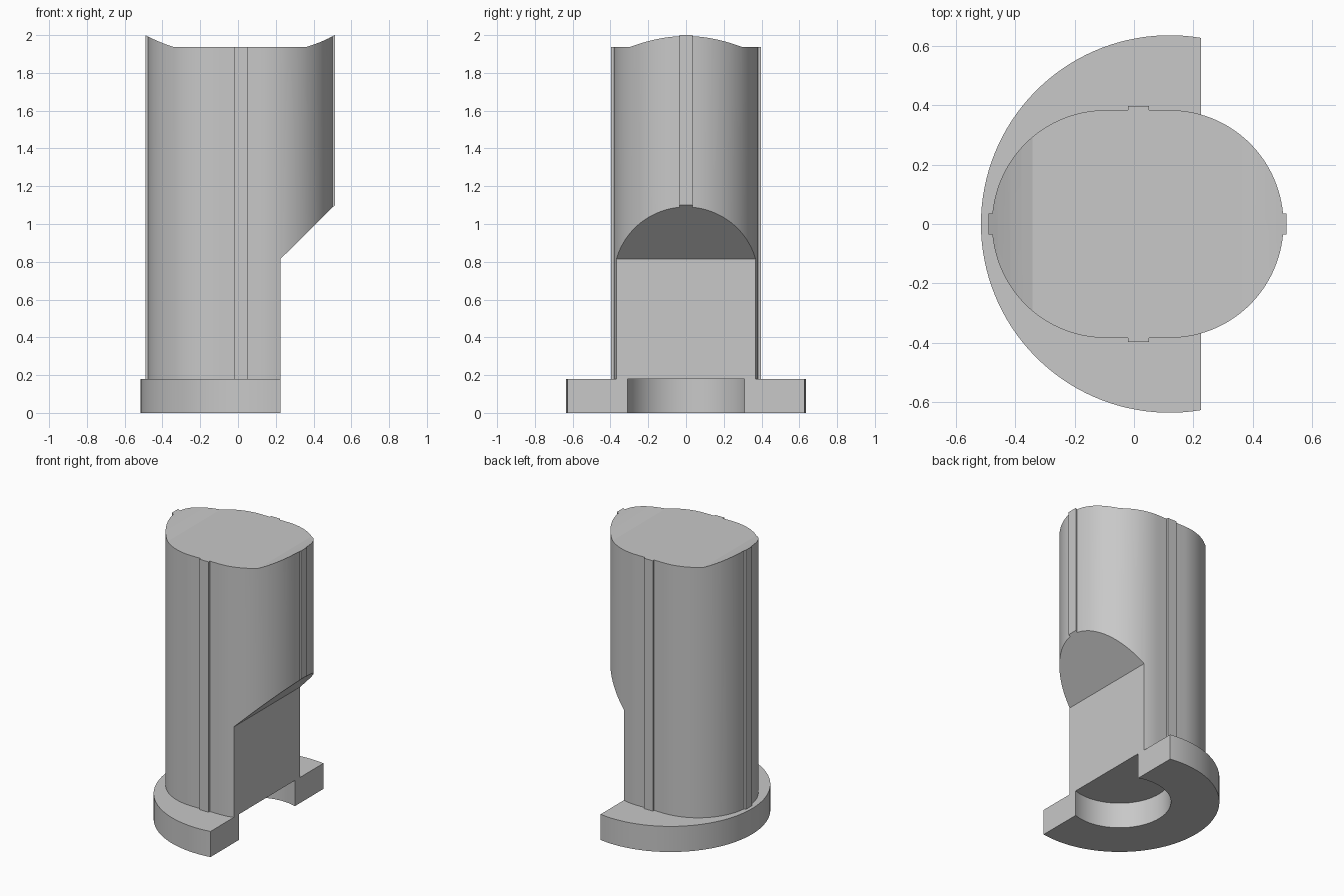
import bpy, bmesh
from math import radians, degrees, asin, acos, cos, sin

cube = bpy.data.objects.get("Cube")
if cube:
    bpy.data.objects.remove(cube, do_unlink=True)

grey = bpy.data.materials.new("plain_grey")
grey.use_nodes = True
colour = (0.58, 0.58, 0.58, 1)
grey.diffuse_color = colour
grey.node_tree.nodes["Principled BSDF"].inputs["Base Color"].default_value = colour


def arc(cx, r, start, end, n):
    """Points on an arc centred on (cx, 0), angles in degrees."""
    angles = [radians(start + (end - start) * i / n) for i in range(n + 1)]
    return [(cx + r * cos(a), r * sin(a)) for a in angles]


def prism(name, outline, low, high, along_y=False):
    """Extrude a flat outline along z, or along y for an xz outline."""
    bm = bmesh.new()
    verts = [bm.verts.new((u, low, v) if along_y else (u, v, low)) for u, v in outline]
    face = bm.faces.new(verts)
    grown = bmesh.ops.extrude_face_region(bm, geom=[face])["geom"]
    move = (0, high - low, 0) if along_y else (0, 0, high - low)
    bmesh.ops.translate(bm, vec=move, verts=[g for g in grown if isinstance(g, bmesh.types.BMVert)])
    bmesh.ops.recalc_face_normals(bm, faces=bm.faces)
    mesh = bpy.data.meshes.new(name)
    bm.to_mesh(mesh)
    bm.free()
    mesh.materials.append(grey)
    obj = bpy.data.objects.new(name, mesh)
    bpy.context.collection.objects.link(obj)
    return obj


def shade(obj):
    bpy.ops.object.select_all(action="DESELECT")
    obj.select_set(True)
    bpy.context.view_layer.objects.active = obj
    bpy.ops.object.shade_smooth_by_angle(angle=radians(15))


CUT_X, BASE_TOP = 0.225, 0.18
DISC_X, DISC_R, HOLE_R = 0.12, 0.635, 0.327

# Base flange: a C-shaped ring, cut flat on one side
outer = degrees(acos((CUT_X - DISC_X) / DISC_R))
inner = degrees(acos((CUT_X - DISC_X) / HOLE_R))
ring = arc(DISC_X, DISC_R, outer, 360 - outer, 72) + arc(DISC_X, HOLE_R, 360 - inner, inner, 56)
base = prism("base_flange", ring, 0, BASE_TOP)

# Column: rounded section with four narrow raised ribs
R, RIB = 0.383, 0.035
a = degrees(asin(RIB / R))
half = [(0.513, RIB)] + arc(DISC_X, R, a, 90, 28)
half += [(0.05, R), (0.05, 0.397), (-0.02, 0.397), (-0.02, R)]
half += arc(-0.095, R, 90, 180 - a, 28) + [(-0.49, RIB)]
section = half + [(x, -y) for x, y in reversed(half)]
column = prism("column", section, BASE_TOP, 2.1)

# Side profile: undercut on one side, raised lips at both ends of the top
lip = [(0.15 * t, 0.045 * t + 0.018 * t * t) for t in (0, 0.25, 0.5, 0.75, 1, 1.3)]
profile = [(-0.7, 0.1), (CUT_X, 0.1), (CUT_X, 0.815), (0.7, 1.285)]
profile += [(0.365 + d, 1.938 + h) for d, h in reversed(lip)]
profile += [(-0.342 - d, 1.938 + h) for d, h in lip]
profile += [(-0.7, 2.02)]
trim = prism("profile_trim", profile, -0.6, 0.6, along_y=True)
trim.hide_render = True

mod = column.modifiers.new("trim", "BOOLEAN")
mod.operation = "INTERSECT"
mod.solver = "EXACT"
mod.object = trim
bpy.context.view_layer.objects.active = column
bpy.ops.object.modifier_apply(modifier=mod.name)
bpy.data.objects.remove(trim, do_unlink=True)

for part in (base, column):
    shade(part)
